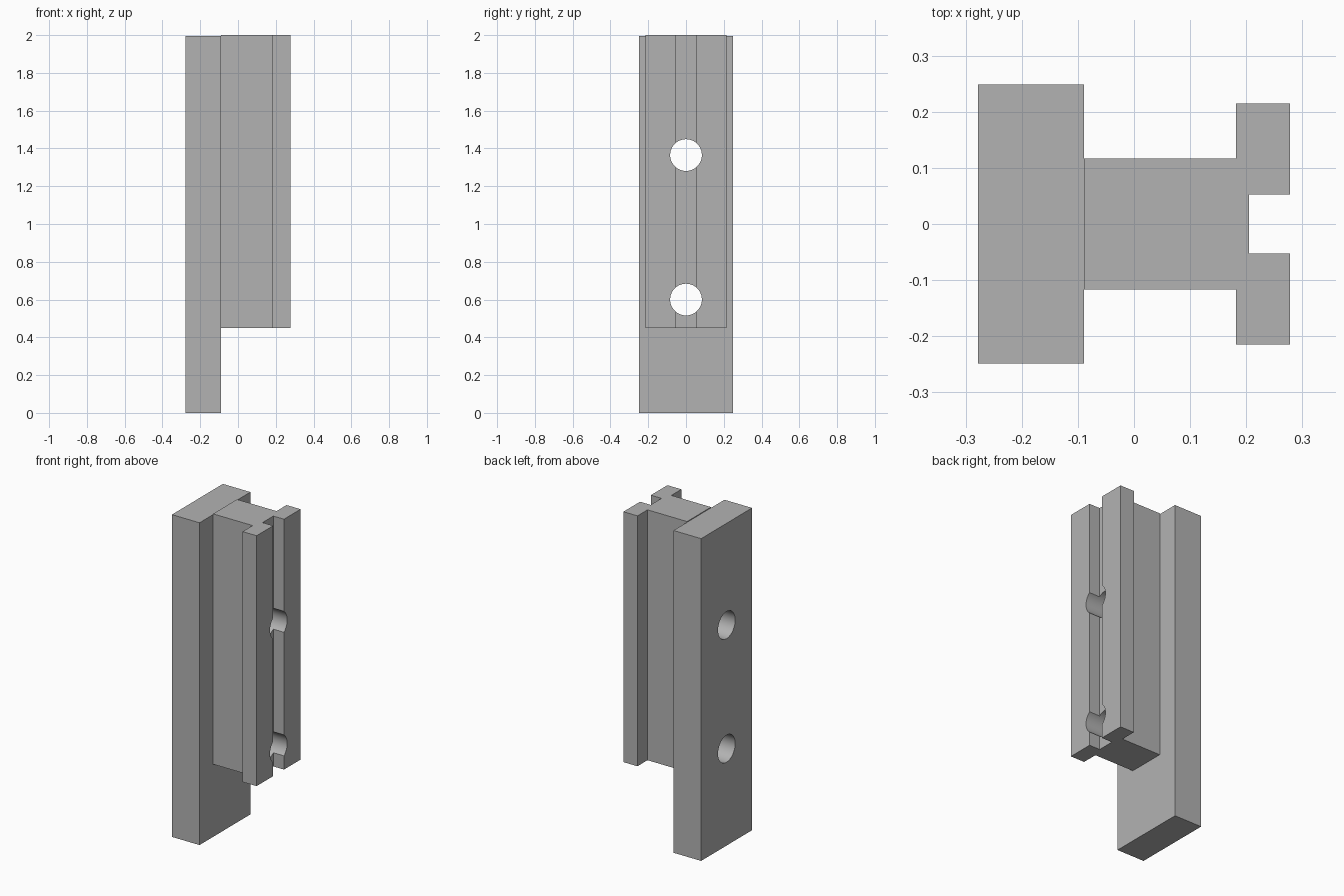
import bpy
import bmesh
import math
from mathutils import Matrix

cube = bpy.data.objects.get("Cube")
if cube:
    bpy.data.objects.remove(cube, do_unlink=True)

# Single grey finish
grey = bpy.data.materials.new("plain_grey")
grey.use_nodes = True
grey.diffuse_color = (0.45, 0.45, 0.45, 1)
grey.node_tree.nodes["Principled BSDF"].inputs["Base Color"].default_value = (0.45, 0.45, 0.45, 1)


def make_object(name, bm):
    bmesh.ops.recalc_face_normals(bm, faces=bm.faces)
    mesh = bpy.data.meshes.new(name)
    bm.to_mesh(mesh)
    bm.free()
    mesh.materials.append(grey)
    obj = bpy.data.objects.new(name, mesh)
    bpy.context.collection.objects.link(obj)
    return obj


def extrude_profile(name, points, bottom, top):
    bm = bmesh.new()
    face = bm.faces.new([bm.verts.new((x, y, bottom)) for x, y in points])
    new = bmesh.ops.extrude_face_region(bm, geom=[face])["geom"]
    verts = [v for v in new if isinstance(v, bmesh.types.BMVert)]
    bmesh.ops.translate(bm, verts=verts, vec=(0, 0, top - bottom))
    return make_object(name, bm)


def drill(obj, cutters):
    for cutter in cutters:
        mod = obj.modifiers.new("bolt_hole", 'BOOLEAN')
        mod.operation = 'DIFFERENCE'
        mod.solver = 'EXACT'
        mod.object = cutter
    bpy.ops.object.select_all(action='DESELECT')
    obj.select_set(True)
    bpy.context.view_layer.objects.active = obj
    for mod in list(obj.modifiers):
        bpy.ops.object.modifier_apply(modifier=mod.name)
    bpy.ops.object.shade_smooth_by_angle(angle=math.radians(30))


# Bolt hole cutters running along x
cutters = []
for z in (0.60, 1.365):
    bm = bmesh.new()
    bmesh.ops.create_cone(
        bm, cap_ends=True, segments=48, radius1=0.084, radius2=0.084, depth=1,
        matrix=Matrix.Translation((0, 0, z)) @ Matrix.Rotation(math.pi / 2, 4, 'Y'))
    cutter = make_object("hole_cutter", bm)
    cutter.hide_render = True
    cutters.append(cutter)

# Mounting plate
plate_back, plate_front = -0.278, -0.089
plate = extrude_profile("mounting_plate", [
    (plate_back, -0.249), (plate_front, -0.249),
    (plate_front, 0.249), (plate_back, 0.249)], 0, 1.995)

# Rail: web, two flanges and the slot between them, mirrored across y
half = [(plate_front, 0.117), (0.182, 0.117), (0.182, 0.215),
        (0.278, 0.215), (0.278, 0.053), (0.205, 0.053)]
rail = extrude_profile(
    "slotted_rail", half + [(x, -y) for x, y in reversed(half)], 0.45, 2)

for part in (plate, rail):
    drill(part, cutters)
for cutter in cutters:
    bpy.data.objects.remove(cutter, do_unlink=True)
